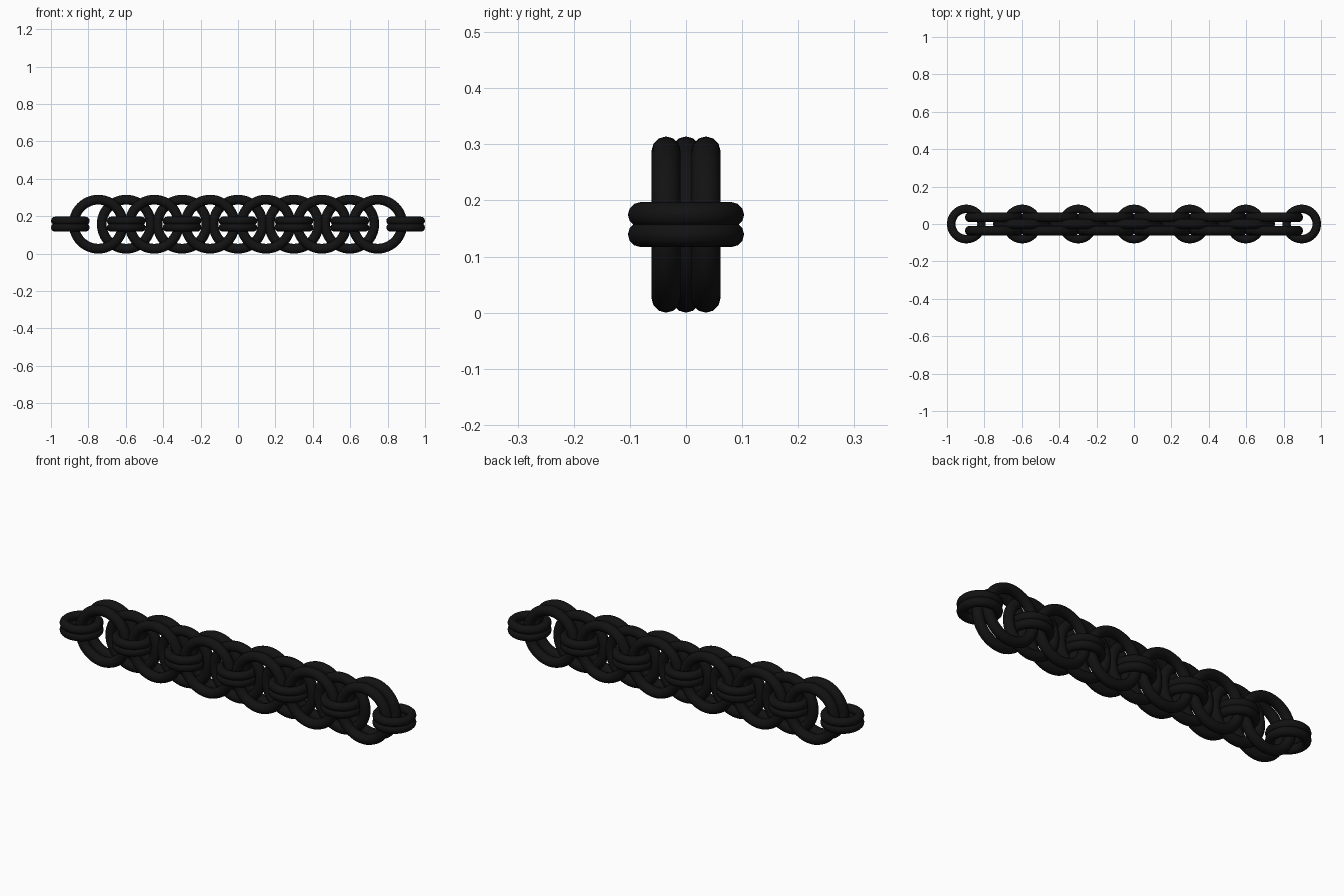
import bpy
from math import pi

if "Cube" in bpy.data.objects:
    bpy.data.objects.remove(bpy.data.objects["Cube"])

Z = 0.157          # chain axis height
STEP = 0.2988      # spacing between connector stations

mat = bpy.data.materials.new("black_metal")
mat.diffuse_color = (0.006, 0.006, 0.006, 1)
mat.use_nodes = True
mat.node_tree.nodes["Principled BSDF"].inputs["Base Color"].default_value = mat.diffuse_color


def ring(name, x, y, z, outer, wire, upright):
    bpy.ops.mesh.primitive_torus_add(
        major_radius=outer - wire, minor_radius=wire,
        major_segments=48, minor_segments=12,
        location=(x, y, z), rotation=(pi / 2 if upright else 0, 0, 0))
    ob = bpy.context.object
    ob.name = name
    ob.data.materials.append(mat)
    bpy.ops.object.shade_smooth()


# small flat connector rings, stacked in twos
for i in range(-3, 4):
    for s in (-1, 1):
        ring("connector_ring", i * STEP, 0, Z + s * 0.0175, 0.1035, 0.0225, False)

# large upright rings, side by side in pairs between the connectors
for i in range(6):
    for s in (-1, 1):
        ring("paired_link", (i - 2.5) * STEP, s * 0.0355, Z, 0.157, 0.026, True)

# single large rings captured around the inner connectors
for i in range(-2, 3):
    ring("captive_link", i * STEP, 0, Z, 0.157, 0.026, True)
